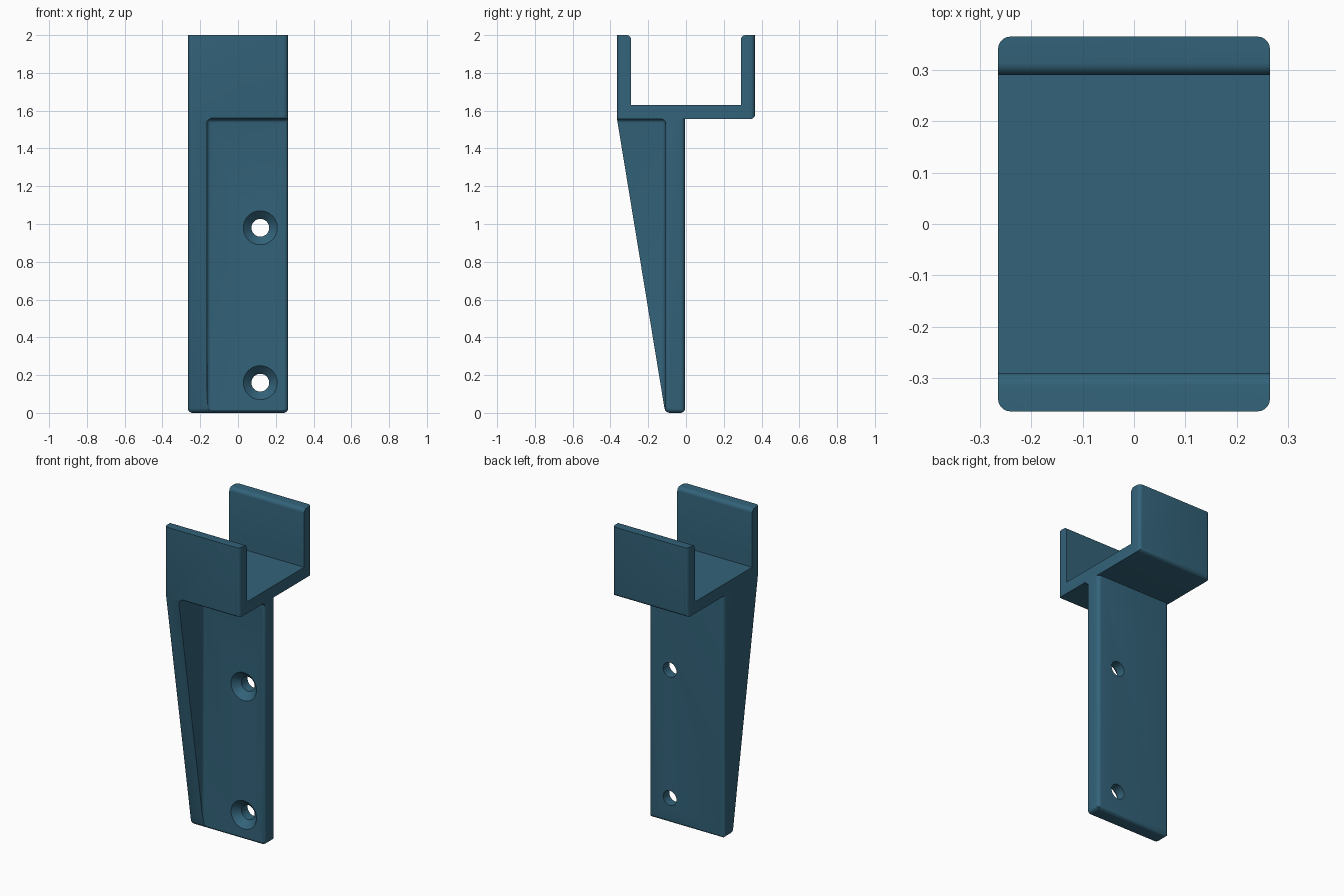
import bpy, bmesh, math
from mathutils import Matrix, Vector

if "Cube" in bpy.data.objects:
    bpy.data.objects.remove(bpy.data.objects["Cube"])

W = 0.265          # half width
FRONT, BACK = -0.365, 0.365
PF, PB = -0.11, -0.005   # mounting plate front and back
SHELF = 1.555      # underside of the cradle
R = 0.024

paint = bpy.data.materials.new("slate_blue")
paint.diffuse_color = (0.033, 0.125, 0.195, 1)
paint.use_nodes = True
paint.node_tree.nodes["Principled BSDF"].inputs["Base Color"].default_value = paint.diffuse_color


def to_object(name, bm):
    bmesh.ops.recalc_face_normals(bm, faces=bm.faces[:])
    mesh = bpy.data.meshes.new(name)
    bm.to_mesh(mesh)
    bm.free()
    ob = bpy.data.objects.new(name, mesh)
    bpy.context.collection.objects.link(ob)
    mesh.materials.append(paint)
    return ob


def prism(points, axis, lo, hi):
    """Extrude a 2D outline along x (outline is y,z) or z (outline is x,y)."""
    bm = bmesh.new()
    place = (lambda u, v, t: (t, u, v)) if axis == "x" else (lambda u, v, t: (u, v, t))
    a = [bm.verts.new(place(u, v, lo)) for u, v in points]
    b = [bm.verts.new(place(u, v, hi)) for u, v in points]
    bm.faces.new(a)
    bm.faces.new(b[::-1])
    n = len(points)
    for i in range(n):
        j = (i + 1) % n
        bm.faces.new((a[i], b[i], b[j], a[j]))
    bmesh.ops.recalc_face_normals(bm, faces=bm.faces[:])
    return bm


def bevel(bm, test, offset, segments=5):
    edges = [e for e in bm.edges if test(e.verts[0].co, e.verts[1].co)]
    bmesh.ops.bevel(bm, geom=edges, offset=offset, segments=segments,
                    profile=0.5, affect='EDGES', clamp_overlap=True)


def near(p, y, z):
    return abs(p.y - y) < 1e-4 and abs(p.z - z) < 1e-4


def cut(target, cutter):
    cutter.hide_render = True
    mod = target.modifiers.new("cut", 'BOOLEAN')
    mod.operation = 'DIFFERENCE'
    mod.solver = 'EXACT'
    mod.object = cutter
    bpy.context.view_layer.objects.active = target
    bpy.ops.object.modifier_apply(modifier=mod.name)
    bpy.data.objects.remove(cutter)


def corner_cutter(a, b, sa, sb, axis, lo, hi, r):
    """Waste left outside a quarter round at the corner (a, b)."""
    ca, cb, e = a - sa * r, b - sb * r, 0.02
    pts = [(ca + sa * r * math.cos(t), cb + sb * r * math.sin(t))
           for t in (math.pi / 2 * i / 6 for i in range(7))]
    pts += [(ca, b + sb * e), (a + sa * e, b + sb * e), (a + sa * e, cb)]
    return to_object("edge_cutter", prism(pts, axis, lo, hi))


# Whole side outline: U cradle on top of a tapered upright
outline = [(FRONT, 2), (-0.29, 2), (-0.29, 1.63), (0.29, 1.63), (0.29, 2),
           (BACK, 2), (BACK, SHELF), (PB, SHELF), (PB, 0), (PF, 0), (FRONT, SHELF)]
bm = prism(outline, "x", -W, W)
rounded = [(-0.29, 2), (0.29, 2), (BACK, SHELF), (PB, 0), (PF, 0)]
sides = [((FRONT, 2), (FRONT, SHELF)), ((FRONT, SHELF), (PF, 0)),
         ((PF, 0), (PB, 0)), ((BACK, 2), (BACK, SHELF))]


def is_rounded(p, q):
    if abs(p.x - q.x) > 0.1:
        return any(near(p, *c) for c in rounded)
    return any((near(p, *a) and near(q, *b)) or (near(p, *b) and near(q, *a))
               for a, b in sides)


bevel(bm, is_rounded, R)
bracket = to_object("hook_bracket", bm)

# Pocket that leaves the side rib, with filleted inner corners
x0 = -0.165
bm = prism([(-0.6, -0.2), (PF, -0.2), (PF, SHELF), (-0.6, SHELF)], "x", x0, 0.5)


def is_inner(p, q):
    hits = [abs(p.x - x0) + abs(q.x - x0) < 1e-4,
            abs(p.y - PF) + abs(q.y - PF) < 1e-4,
            abs(p.z - SHELF) + abs(q.z - SHELF) < 1e-4]
    return sum(hits) == 2


bevel(bm, is_inner, 0.02)
cut(bracket, to_object("pocket_cutter", bm))

# Rounded edges of the plate and of the cradle's lower front lip
cut(bracket, corner_cutter(W, PB, 1, 1, "z", -0.1, SHELF, R))
cut(bracket, corner_cutter(-W, PB, -1, 1, "z", -0.1, SHELF, R))
cut(bracket, corner_cutter(W, PF, 1, -1, "z", -0.1, SHELF - 0.02, 0.018))
cut(bracket, corner_cutter(FRONT, SHELF, -1, -1, "x", x0 + 0.02, 0.4, 0.015))

# Countersunk screw holes
for z in (0.16, 0.98):
    for r1, r2, y1, y2 in ((0.1, 0.04, -0.12, -0.06), (0.047, 0.047, -0.2, 0.1)):
        bm = bmesh.new()
        spot = Matrix.Translation(Vector((0.118, (y1 + y2) / 2, z)))
        bmesh.ops.create_cone(bm, cap_ends=True, segments=40, radius1=r1, radius2=r2,
                              depth=y2 - y1,
                              matrix=spot @ Matrix.Rotation(-math.pi / 2, 4, 'X'))
        cut(bracket, to_object("hole_cutter", bm))

# Smooth rounds, crisp edges
bpy.ops.object.select_all(action='DESELECT')
bracket.select_set(True)
bpy.context.view_layer.objects.active = bracket
bpy.ops.object.shade_smooth_by_angle(angle=math.radians(30))
